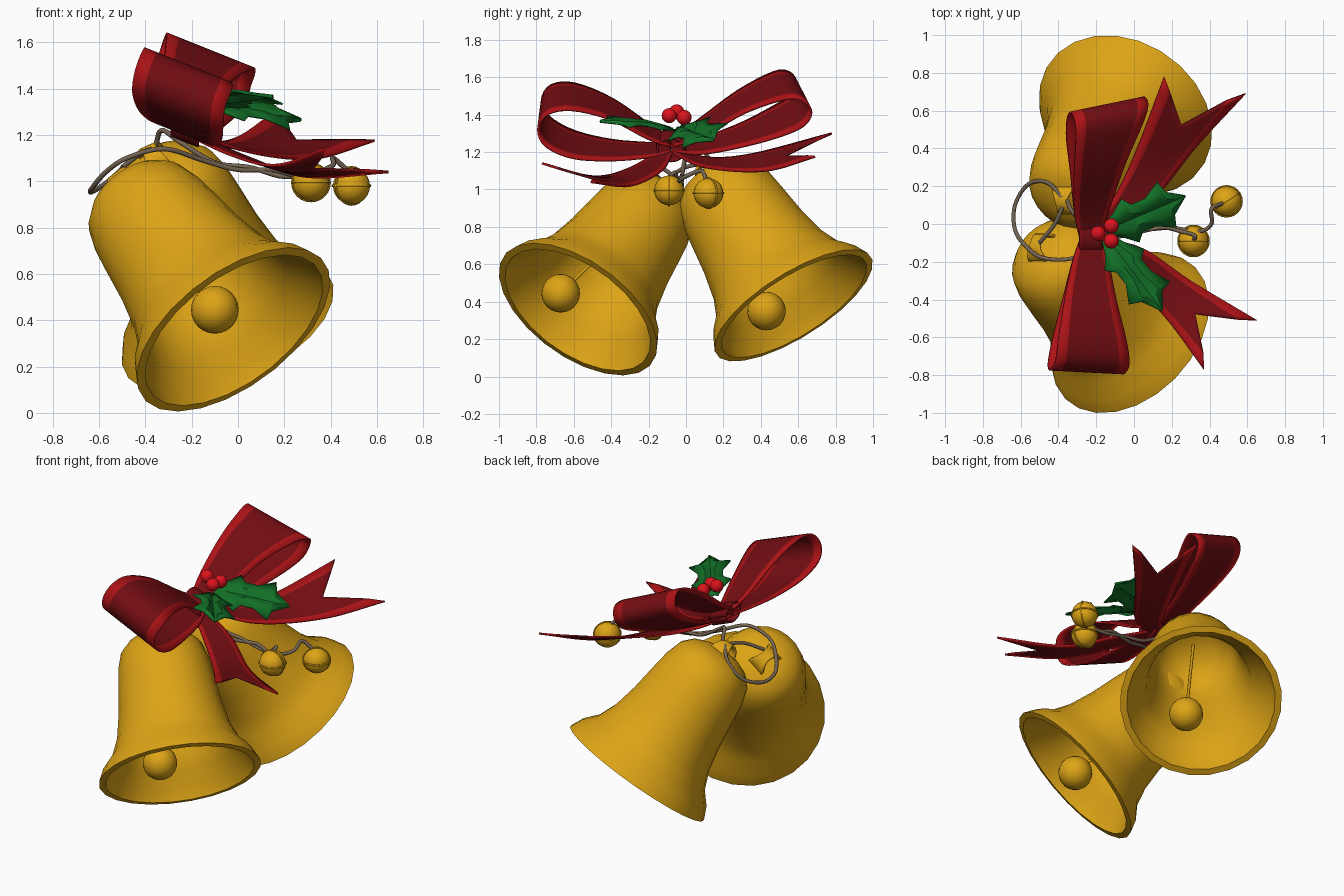
import bpy, bmesh
from math import sin, cos, pi, radians
from mathutils import Vector as V

if "Cube" in bpy.data.objects:
    bpy.data.objects.remove(bpy.data.objects["Cube"])


def material(name, rgb):
    m = bpy.data.materials.new(name)
    m.diffuse_color = (*rgb, 1)
    m.use_nodes = True
    m.node_tree.nodes["Principled BSDF"].inputs["Base Color"].default_value = m.diffuse_color
    return m


GOLD = material("gold", (0.72, 0.37, 0.008))
DARK = material("dark_red", (0.17, 0.004, 0.006))
RED = material("red_trim", (0.40, 0.006, 0.008))
GREEN = material("green", (0.006, 0.16, 0.02))
BERRY = material("berry_red", (0.72, 0.006, 0.012))
CORD = material("cord", (0.18, 0.13, 0.085))


def build(name, verts, faces, mats, idx=None, thick=0, angle=35):
    me = bpy.data.meshes.new(name)
    me.from_pydata([tuple(v) for v in verts], [], faces)
    for m in mats:
        me.materials.append(m)
    if idx:
        me.polygons.foreach_set("material_index", idx)
    me.shade_smooth()
    me.set_sharp_from_angle(angle=radians(angle))
    ob = bpy.data.objects.new(name, me)
    bpy.context.collection.objects.link(ob)
    if thick:
        s = ob.modifiers.new("thickness", "SOLIDIFY")
        s.thickness, s.offset = thick, 0
    return ob


def spline(pts, t):
    """Catmull-Rom point at t in 0..1."""
    p = [V(q) for q in pts]
    n = len(p) - 1
    i = min(int(t * n), n - 1)
    u = t * n - i
    a = p[i - 1] if i else 2 * p[0] - p[1]
    d = p[i + 2] if i + 2 <= n else 2 * p[n] - p[n - 1]
    b, c = p[i], p[i + 1]
    return 0.5 * (2 * b + (c - a) * u + (2 * a - 5 * b + 4 * c - d) * u * u
                  + (3 * b - a - 3 * c + d) * u ** 3)


def ribbon(name, left, right, rows=24, notch=0, mats=(DARK, RED), thick=0.012):
    cols = (0, 0.14, 0.5, 0.86, 1)
    verts, faces, idx = [], [], []
    for i in range(rows + 1):
        for f in cols:
            t = i / rows * (1 - notch * (1 - abs(2 * f - 1)))
            verts.append(spline(left, t).lerp(spline(right, t), f))
    for i in range(rows):
        for j in range(4):
            k = i * 5 + j
            faces.append((k, k + 1, k + 6, k + 5))
            idx.append(1 if j in (0, 3) else 0)
    return build(name, verts, faces, mats, idx, thick)


def lathe(name, profile, origin, axis, seg=24):
    q = V((0, 0, 1)).rotation_difference(axis)
    n = len(profile)
    verts = [origin + q @ V((r * cos(2 * pi * s / seg), r * sin(2 * pi * s / seg), h))
             for s in range(seg) for r, h in profile]
    faces = [(s * n + k, s * n + k + 1, (s + 1) % seg * n + k + 1, (s + 1) % seg * n + k)
             for s in range(seg) for k in range(n - 1)]
    ob = build(name, verts, faces, [GOLD])
    bm = bmesh.new()
    bm.from_mesh(ob.data)
    bmesh.ops.remove_doubles(bm, verts=bm.verts, dist=1e-4)
    bmesh.ops.recalc_face_normals(bm, faces=bm.faces)
    bm.to_mesh(ob.data)
    bm.free()
    return ob


def ball(name, c, r, mat):
    bpy.ops.mesh.primitive_uv_sphere_add(segments=20, ring_count=12, radius=r, location=c)
    ob = bpy.context.object
    ob.name = name
    ob.data.materials.append(mat)
    ob.data.shade_smooth()


def wire(name, pts, r, mat):
    cu = bpy.data.curves.new(name, "CURVE")
    cu.dimensions, cu.bevel_depth, cu.bevel_resolution = "3D", r, 2
    cu.use_fill_caps = True
    n = (len(pts) - 1) * 6 if len(pts) > 2 else 1
    sp = cu.splines.new("POLY")
    sp.points.add(n)
    for i, p in enumerate(sp.points):
        p.co = (*spline(pts, i / n), 1)
    cu.materials.append(mat)
    bpy.context.collection.objects.link(bpy.data.objects.new(name, cu))


# Large bells: hollow shell, clapper and crown strap
PROFILE = [(0, .905), (.11, .895), (.19, .86), (.245, .80), (.275, .70), (.292, .58),
           (.312, .42), (.345, .26), (.39, .15), (.455, .075), (.49, .0), (.45, -.005),
           (.42, .07), (.36, .15), (.315, .26), (.285, .42), (.262, .58), (.245, .70),
           (.21, .79), (.12, .86), (0, .87)]


def bell(tag, mouth, axis, clapper):
    o, a = V(mouth), V(axis).normalized()
    lathe("bell_" + tag, PROFILE, o, a)
    ball("clapper_" + tag, clapper, 0.103, GOLD)
    wire("clapper_rod_" + tag, [V(clapper), o + a * 0.87], 0.009, GOLD)
    u = (V((0, 1, 0)) - a * a.y).normalized()
    v = a.cross(u)
    edges = [[], []]
    for i in range(7):
        th = pi * i / 6
        p = o + a * (0.885 + 0.075 * sin(th)) + u * 0.075 * cos(th)
        w = v * (0.03 + 0.03 * cos(th) ** 2)
        edges[0].append(p - w)
        edges[1].append(p + w)
    ribbon("crown_strap_" + tag, *edges, rows=12, mats=(GOLD, GOLD), thick=0.015)


bell("left", (-.02, -.577, .36), (-.52, .5, .69), (-.10, -.67, .445))
bell("right", (-.045, .575, .38), (-.35, -.5, .79), (-.05, .43, .35))


# Bow loops: centre line (x, y, z) plus a half-width that opens away from the knot
def bow_loop(name, path, dy):
    n = len(path) - 1
    left, right = [], []
    for i, p in enumerate(path):
        k = min(1, 0.28 + 2.1 * min(i, n - i) / n)
        w = V((.195, dy, -.078)) * k
        left.append(V(p) - w)
        right.append(V(p) + w)
    ribbon(name, left, right, 40)


bow_loop("bow_loop_left", [(-.23, -.08, 1.25), (-.23, -.2, 1.31), (-.23, -.4, 1.43),
         (-.22, -.6, 1.495), (-.22, -.73, 1.48), (-.25, -.78, 1.40), (-.26, -.74, 1.31),
         (-.25, -.6, 1.24), (-.24, -.4, 1.21), (-.23, -.2, 1.21), (-.23, -.08, 1.22)], -.01)
bow_loop("bow_loop_right", [(-.23, -.08, 1.25), (-.22, .08, 1.33), (-.18, .3, 1.47),
         (-.13, .5, 1.555), (-.12, .59, 1.55), (-.14, .63, 1.49), (-.16, .59, 1.42),
         (-.18, .48, 1.36), (-.20, .3, 1.29), (-.22, .08, 1.23), (-.23, -.08, 1.22)], .04)

# Bow tails with swallow-tail ends
ribbon("bow_tail_left",
       [(-.26, -.12, 1.22), (-.02, -.31, 1.11), (.17, -.5, 1.07), (.37, -.77, 1.14)],
       [(-.18, -.07, 1.2), (.05, -.13, 1.10), (.3, -.3, 1.02), (.65, -.51, 1.04)], notch=.22)
ribbon("bow_tail_right",
       [(-.26, -.05, 1.22), (-.12, .12, 1.17), (.0, .36, 1.19), (.16, .78, 1.30)],
       [(-.18, -.08, 1.2), (.08, .1, 1.12), (.34, .42, 1.10), (.59, .69, 1.175)], notch=.2)

# Knot wrapped round the middle
ring = [V((-.23, -.08 + .075 * cos(i * pi / 6), 1.235 + .06 * sin(i * pi / 6))) for i in range(13)]
half = V((.06, 0, -.024))
ribbon("bow_knot", [p - half for p in ring], [p + half for p in ring], mats=(DARK, DARK))


# Holly leaves: spiky outline folded along the midrib
def leaf(name, base, tip, side):
    b, t, s = V(base), V(tip), V(side)
    up = s.cross(t - b).normalized()
    up *= 1 if up.z > 0 else -1
    outline = [(0, .25), (.14, .5), (.3, .95), (.38, .6), (.55, .6), (.76, 1), (.8, .5), (1, 0.02)]
    verts, faces = [], []
    for f, w in outline:
        m = b.lerp(t, f) + up * 0.02 * sin(pi * f)
        c = b.lerp(t, (f + .1) * .9 if 0 < f < 1 else f) + up * 0.005
        verts += [m + s * w, m + s * w * .4 + up * .01, c, m - s * w * .4 + up * .01, m - s * w]
    for i in range(len(outline) - 1):
        for j in range(4):
            k = i * 5 + j
            faces.append((k, k + 1, k + 6, k + 5))
    build(name, verts, faces, [GREEN], thick=0.008)


leaf("holly_leaf_right", (-.15, -.03, 1.33), (.27, .15, 1.26), (-.05, .12, .065))
leaf("holly_leaf_left", (-.14, -.08, 1.32), (.15, -.46, 1.36), (-.11, -.06, .03))

# Holly berries
for i, c in enumerate([(-.19, -.05, 1.415), (-.12, -.01, 1.385), (-.12, -.09, 1.395)]):
    ball(f"berry_{i + 1}", c, 0.04, BERRY)

# Jingle bells with crossing seam bands
for i, c in enumerate([(.315, -.09, .995), (.49, .12, .98)]):
    ball(f"jingle_bell_{i + 1}", c, 0.08, GOLD)
    for j, rot in enumerate([(0, 0, 0), (pi / 2, 0, 0.6 * i)]):
        bpy.ops.mesh.primitive_torus_add(location=c, rotation=rot, major_radius=.08,
                                         minor_radius=.006, major_segments=24, minor_segments=6)
        bpy.context.object.name = f"jingle_band_{i + 1}_{j + 1}"
        bpy.context.object.data.materials.append(GOLD)

# Cords tying the bells together
wire("cord_left", [(-.38, .14, 1.15), (-.46, .22, 1.09), (-.56, .21, 1.0), (-.63, .1, .955),
     (-.63, -.03, .97), (-.57, -.12, 1.04), (-.48, -.18, 1.10), (-.32, -.18, 1.14),
     (-.15, -.09, 1.09), (0, -.05, 1.05), (.15, -.02, 1.05), (.25, -.04, 1.03),
     (.32, -.06, 1.09), (.315, -.09, 1.06)], .011, CORD)
wire("cord_right", [(-.5, -.1, 1.06), (-.42, .0, 1.12), (-.36, .12, 1.15), (-.33, .07, 1.22),
     (-.25, .0, 1.17), (-.1, -.02, 1.08), (.05, -.03, 1.06), (.2, -.02, 1.02),
     (.34, -.04, 1.04), (.41, .0, 1.07), (.41, .08, 1.10), (.47, .11, 1.05)], .011, CORD)
